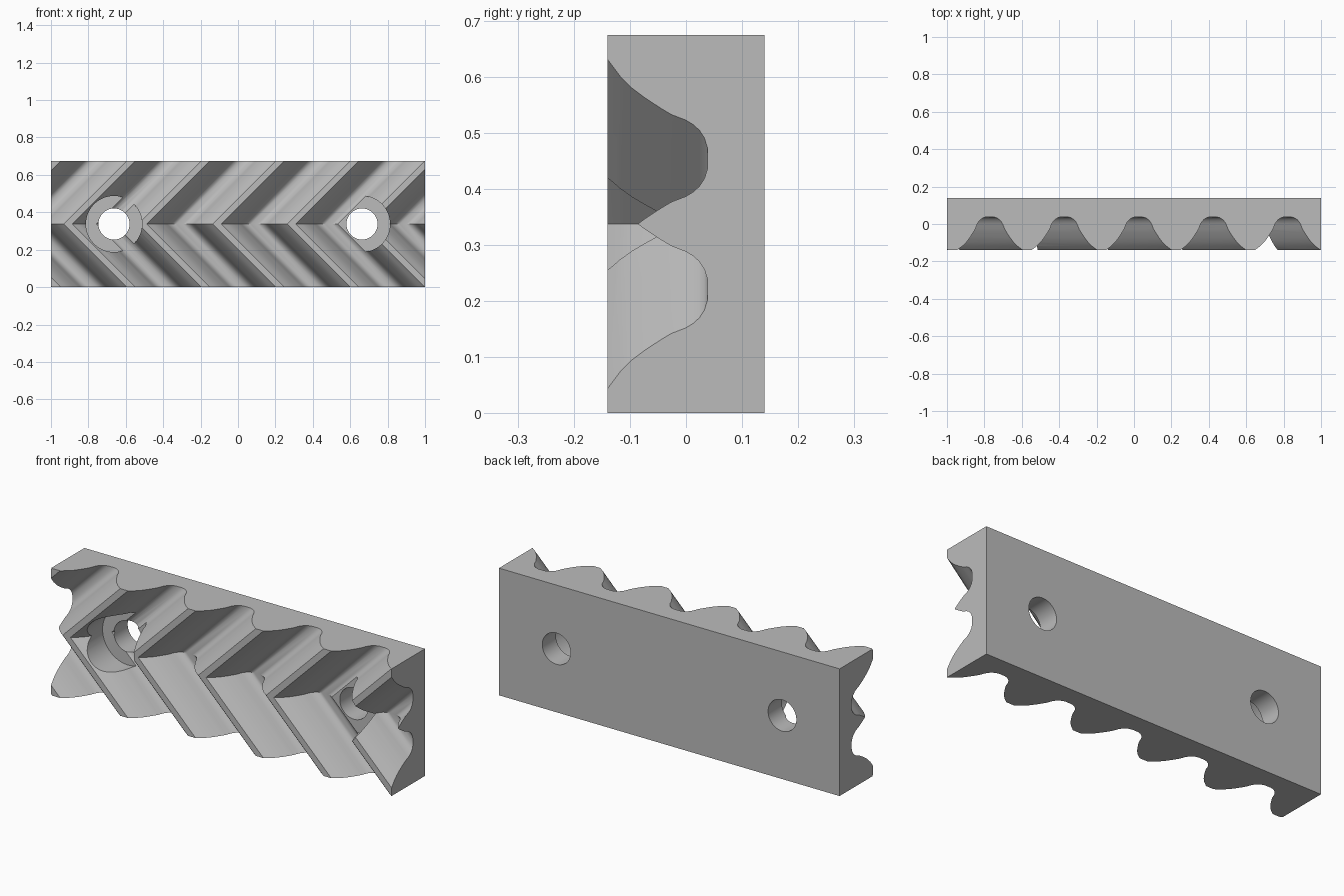
import bpy
import bmesh
import math

cube = bpy.data.objects.get("Cube")
if cube:
    bpy.data.objects.remove(cube, do_unlink=True)

HEIGHT = 0.675
MID = HEIGHT / 2          # the teeth lean 45 degrees, so this is also the sideways shift
FRONT, BACK = -0.14, 0.14
PITCH = 0.398
GAP_X = 0.026             # centre of the middle gap along the top edge
HOLE_X = 0.663

# Half of one tooth gap: distance from the gap centre, depth
HALF_GAP = [(0.1765, FRONT), (0.147, -0.118), (0.125, -0.096), (0.107, -0.072),
            (0.09, -0.046), (0.078, -0.026), (0.068, 0.0), (0.06, 0.013),
            (0.05, 0.024), (0.036, 0.033), (0.018, 0.0385)]

steel = bpy.data.materials.new("grey steel")
steel.use_nodes = True
grey = (0.5, 0.5, 0.5, 1)
steel.diffuse_color = grey
steel.node_tree.nodes["Principled BSDF"].inputs["Base Color"].default_value = grey


def combine(target, cutter, operation):
    """Apply a boolean and discard the cutter."""
    cutter.hide_render = True
    mod = target.modifiers.new("cut", 'BOOLEAN')
    mod.operation = operation
    mod.solver = 'EXACT'
    mod.object = cutter
    bpy.ops.object.select_all(action='DESELECT')
    bpy.context.view_layer.objects.active = target
    target.select_set(True)
    bpy.ops.object.modifier_apply(modifier=mod.name)
    bpy.data.objects.remove(cutter, do_unlink=True)


def bore(x, radius, y0, y1):
    """Round cutter running front to back."""
    bpy.ops.mesh.primitive_cylinder_add(
        vertices=64, radius=radius, depth=y1 - y0,
        location=(x, (y0 + y1) / 2, MID), rotation=(math.pi / 2, 0, 0))
    return bpy.context.object


# Toothed outline, longer than the rack so its ends can be trimmed
outline = []
for i in range(-4, 6):
    centre = GAP_X + i * PITCH
    outline += [(centre - d, y) for d, y in HALF_GAP]
    outline += [(centre + d, y) for d, y in reversed(HALF_GAP)]
outline += [(outline[-1][0], BACK), (outline[0][0], BACK)]

# Sweep the outline up through the chevron bend
bm = bmesh.new()
rings = [[bm.verts.new((x + shift, y, z)) for x, y in outline]
         for z, shift in ((0, 0), (MID, -MID), (HEIGHT, 0))]
for low, high in zip(rings, rings[1:]):
    for i in range(len(outline)):
        j = (i + 1) % len(outline)
        bm.faces.new((low[i], low[j], high[j], high[i]))
bm.faces.new(rings[0])
bm.faces.new(rings[-1])
bmesh.ops.recalc_face_normals(bm, faces=bm.faces)
mesh = bpy.data.meshes.new("herringbone_rack")
bm.to_mesh(mesh)
bm.free()
mesh.materials.append(steel)
rack = bpy.data.objects.new("herringbone_rack", mesh)
bpy.context.collection.objects.link(rack)

# Trim both ends square
bpy.ops.mesh.primitive_cube_add(size=2, location=(0, 0, MID))
combine(rack, bpy.context.object, 'INTERSECT')

# Counterbored mounting holes
for x in (-HOLE_X, HOLE_X):
    combine(rack, bore(x, 0.15, -0.3, 0.025), 'DIFFERENCE')
    combine(rack, bore(x, 0.083, -0.3, 0.3), 'DIFFERENCE')

bpy.ops.object.select_all(action='DESELECT')
bpy.context.view_layer.objects.active = rack
rack.select_set(True)
bpy.ops.object.shade_smooth_by_angle(angle=math.radians(30))
